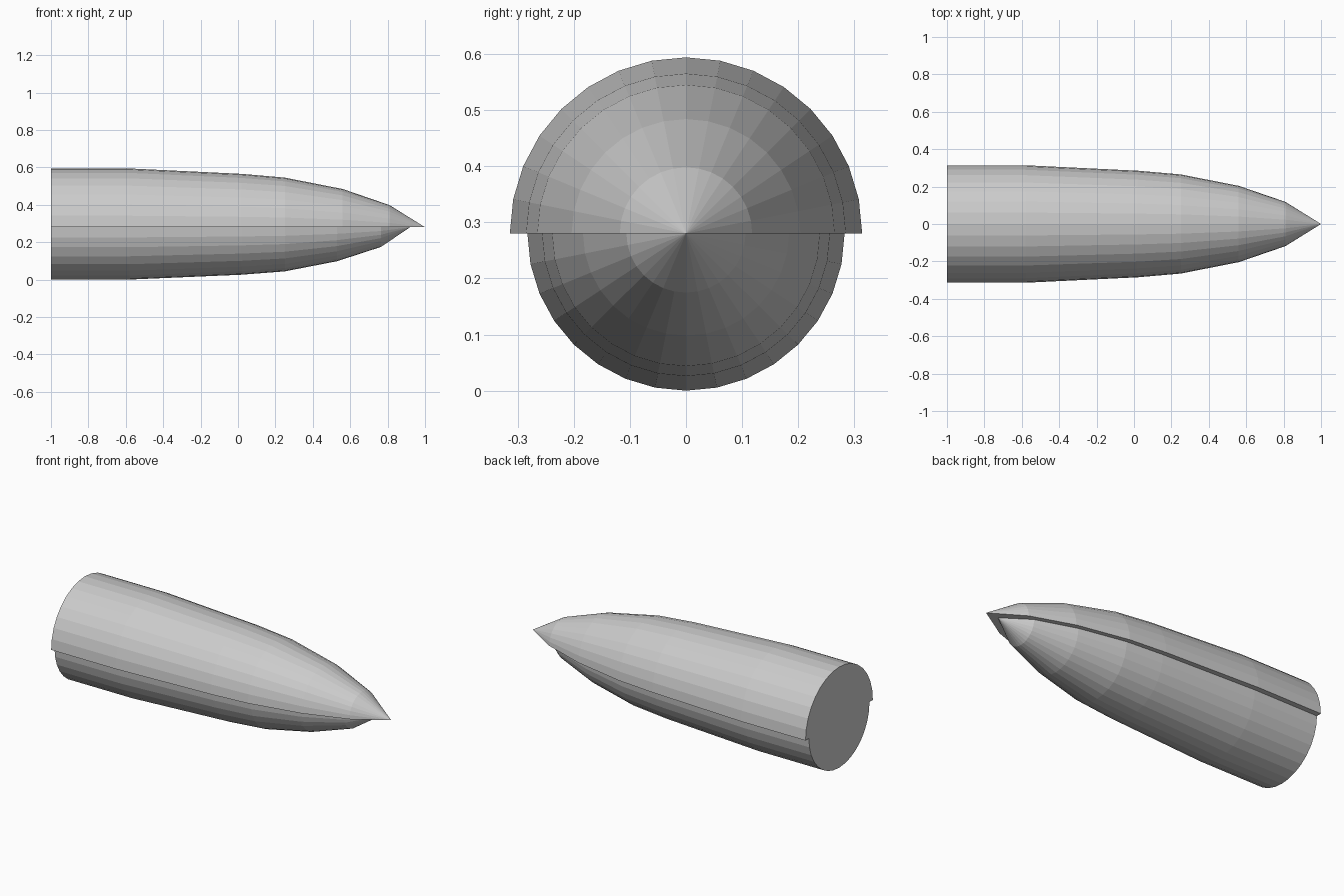
import bpy, bmesh, math

if "Cube" in bpy.data.objects:
    bpy.data.objects.remove(bpy.data.objects["Cube"])

AXIS_Z = 0.28
STEPS = 16  # facets around each half


def half_shell(name, rings, tip_x, sign, y_scale=1.0, z_scale=1.0):
    """Closed half bullet along x; sign +1 = upper half, -1 = lower half."""
    bm = bmesh.new()
    loops = []
    for x, r in rings:
        loops.append([bm.verts.new((
            x,
            r * y_scale * math.cos(math.pi * i / STEPS),
            AXIS_Z + sign * r * z_scale * math.sin(math.pi * i / STEPS)))
            for i in range(STEPS + 1)])
    tip = bm.verts.new((tip_x, 0, AXIS_Z))
    # curved skin
    for a, b in zip(loops, loops[1:]):
        for i in range(STEPS):
            bm.faces.new((a[i], a[i + 1], b[i + 1], b[i]))
    # pointed nose
    for i in range(STEPS):
        bm.faces.new((loops[-1][i], loops[-1][i + 1], tip))
    # flat rear cap and flat split face
    bm.faces.new(loops[0])
    bm.faces.new([l[0] for l in loops] + [tip] + [l[-1] for l in reversed(loops)])
    bmesh.ops.recalc_face_normals(bm, faces=bm.faces)
    mesh = bpy.data.meshes.new(name)
    bm.to_mesh(mesh)
    bm.free()
    obj = bpy.data.objects.new(name, mesh)
    bpy.context.collection.objects.link(obj)
    return obj


radii = [0.314, 0.314, 0.285, 0.265, 0.204, 0.118]
upper_x = [-1.0, -0.58, 0.02, 0.25, 0.56, 0.81]
lower_x = [-1.0, -0.58, 0.02, 0.25, 0.53, 0.765]

# larger upper shell overhanging the smaller, shorter lower shell
half_shell("upper_shell", list(zip(upper_x, radii)), 1.0, 1)
half_shell("lower_shell", list(zip(lower_x, radii)), 0.92, -1, 0.9, AXIS_Z / 0.314)
